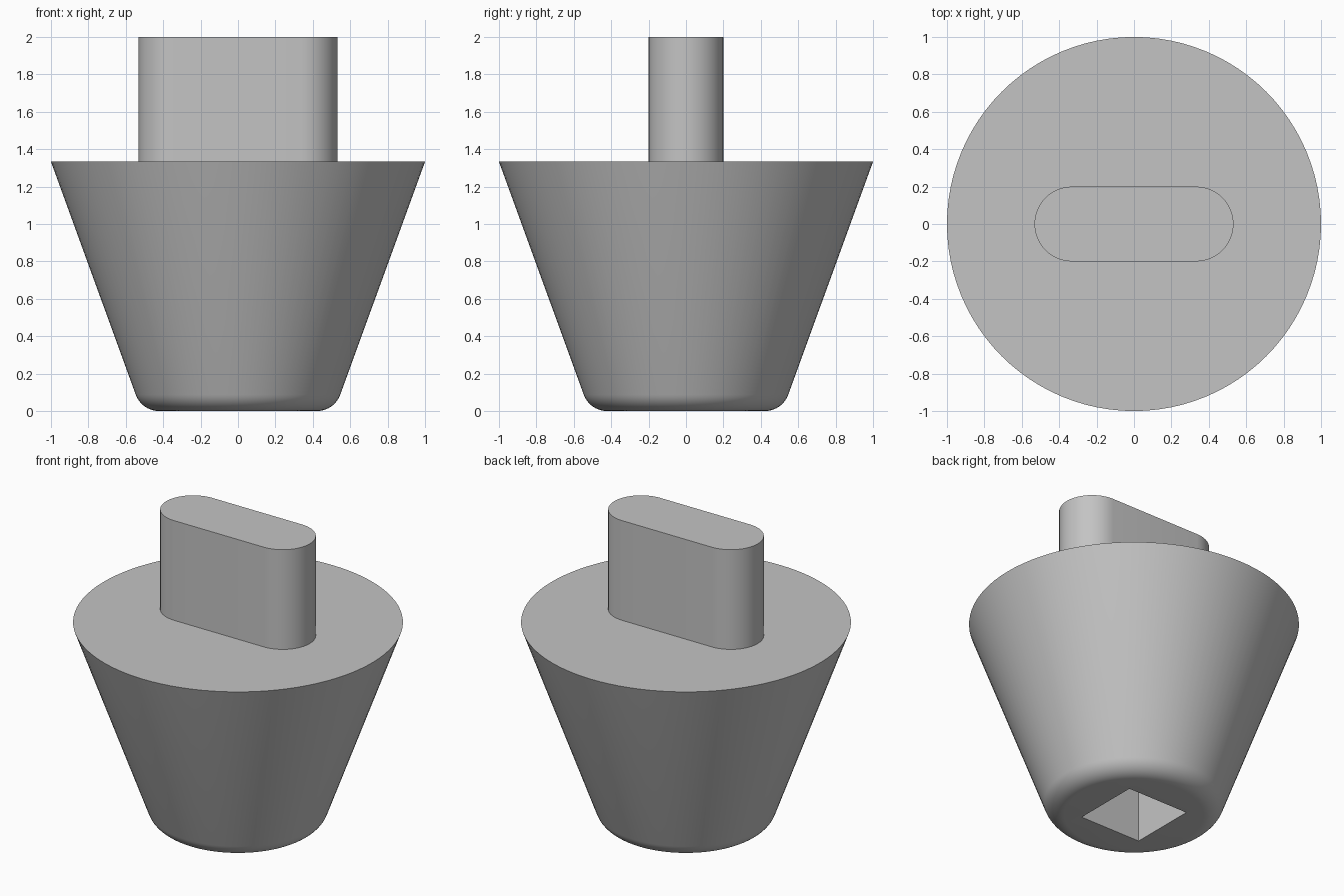
import bpy, bmesh, math

if "Cube" in bpy.data.objects:
    bpy.data.objects.remove(bpy.data.objects["Cube"])

grey = bpy.data.materials.new("mid_grey")
grey.diffuse_color = (0.55, 0.55, 0.55, 1)
grey.use_nodes = True
grey.node_tree.nodes["Principled BSDF"].inputs["Base Color"].default_value = grey.diffuse_color


def make_object(name, bm, smooth=True):
    bmesh.ops.recalc_face_normals(bm, faces=bm.faces)
    mesh = bpy.data.meshes.new(name)
    bm.to_mesh(mesh)
    bm.free()
    mesh.materials.append(grey)
    obj = bpy.data.objects.new(name, mesh)
    bpy.context.collection.objects.link(obj)
    if smooth:
        bpy.ops.object.select_all(action='DESELECT')
        obj.select_set(True)
        bpy.context.view_layer.objects.active = obj
        bpy.ops.object.shade_smooth_by_angle(angle=math.radians(30))
    return obj


def loft(rings):
    """Skin a stack of closed rings and cap both ends."""
    bm = bmesh.new()
    loops = [[bm.verts.new(p) for p in ring] for ring in rings]
    n = len(loops[0])
    for a, b in zip(loops, loops[1:]):
        for i in range(n):
            j = (i + 1) % n
            bm.faces.new((a[i], a[j], b[j], b[i]))
    bm.faces.new(loops[0])
    bm.faces.new(loops[-1])
    return bm


def circle(r, z, n=96):
    return [(r * math.cos(2 * math.pi * i / n), r * math.sin(2 * math.pi * i / n), z)
            for i in range(n)]


def slot(half_straight, r, z, n=24):
    """Stadium outline made of two half circles."""
    pts = []
    for side in (1, -1):
        for i in range(n + 1):
            a = math.pi * (i / n - 0.5)
            pts.append((side * (half_straight + r * math.cos(a)), side * r * math.sin(a), z))
    return pts


# Tapered body with a rounded lower edge
TOP = 1.333
taper = math.radians(20)
foot = 1 - TOP * math.tan(taper)
fillet = 0.133
turn = math.pi / 2 - taper
flat = foot - fillet * math.tan(turn / 2)
rings = [circle(flat + fillet * math.sin(turn * k / 10),
                fillet * (1 - math.cos(turn * k / 10))) for k in range(11)]
body = make_object("tapered_body", loft(rings + [circle(1, TOP)]))

# Flat handle with round ends
make_object("handle", loft([slot(0.332, 0.2, TOP - 0.01), slot(0.332, 0.2, 2.0)]))

# Square socket cut into the underside
h, depth = 0.225, 0.667
square = [(-h, -h), (h, -h), (h, h), (-h, h)]
cutter = make_object("socket_cutter",
                     loft([[(x, y, z) for x, y in square] for z in (-0.1, depth)]), False)
cutter.hide_render = True
cutter.hide_viewport = True
cut = body.modifiers.new("socket", 'BOOLEAN')
cut.operation = 'DIFFERENCE'
cut.solver = 'EXACT'
cut.object = cutter
